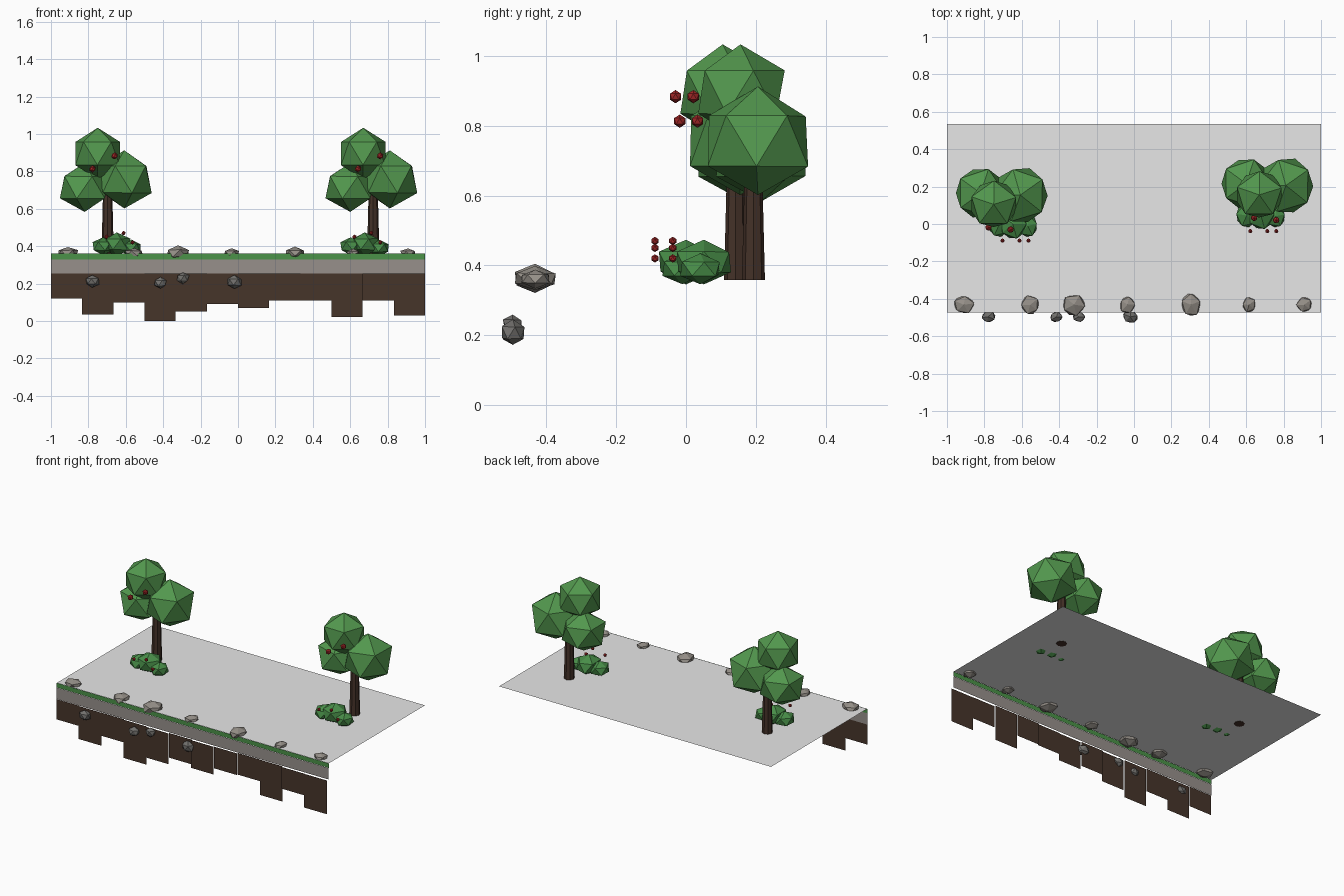
import bpy, bmesh, math, random
from mathutils import Matrix, Vector

if "Cube" in bpy.data.objects:
    bpy.data.objects.remove(bpy.data.objects["Cube"])


def material(name, rgb):
    m = bpy.data.materials.new(name)
    m.diffuse_color = (*rgb, 1)
    m.use_nodes = True
    m.node_tree.nodes["Principled BSDF"].inputs["Base Color"].default_value = m.diffuse_color
    return m


LEAF = material("leaf green", (0.085, 0.31, 0.075))
BUSH = material("bush green", (0.065, 0.27, 0.065))
GRASS = material("grass green", (0.07, 0.29, 0.065))
BARK = material("bark brown", (0.058, 0.031, 0.021))
DIRT = material("dirt brown", (0.062, 0.035, 0.023))
BAND = material("stone band grey", (0.31, 0.28, 0.26))
ROCK = material("rock grey", (0.30, 0.275, 0.245))
DARK_ROCK = material("dark rock grey", (0.17, 0.165, 0.155))
BERRY = material("berry red", (0.36, 0.02, 0.02))
GROUND = material("ground grey", (0.8, 0.8, 0.8))


def finish(bm, name, mat):
    me = bpy.data.meshes.new(name)
    bm.to_mesh(me)
    bm.free()
    me.materials.append(mat)
    ob = bpy.data.objects.new(name, me)
    bpy.context.collection.objects.link(ob)
    return ob


def blob(name, loc, radii, mat, jitter=0.0, turn=0.0, sub=1):
    """Faceted, slightly irregular ball."""
    bm = bmesh.new()
    bmesh.ops.create_icosphere(bm, subdivisions=sub, radius=1)
    for v in bm.verts:
        v.co *= 1 + random.uniform(-jitter, jitter)
    mx = Matrix.Translation(loc) @ Matrix.Diagonal((*radii, 1)) @ Matrix.Rotation(turn, 4, 'Z')
    bmesh.ops.transform(bm, matrix=mx, verts=bm.verts)
    return finish(bm, name, mat)


def panel(bm, x0, x1, z0, z1, y):
    """Upright sheet facing the front."""
    bm.faces.new([bm.verts.new(p) for p in
                  ((x0, y, z0), (x1, y, z0), (x1, y, z1), (x0, y, z1))])


# Ground sheet
bm = bmesh.new()
bm.faces.new([bm.verts.new(p) for p in
              ((-1, -0.474, 0.36), (1, -0.474, 0.36), (1, 0.535, 0.36), (-1, 0.535, 0.36))])
finish(bm, "ground", GROUND)

# Layered front edge: grass, stone band, ragged dirt columns
bm = bmesh.new()
panel(bm, -1, 1, 0.33, 0.36, -0.475)
finish(bm, "grass_strip", GRASS)
bm = bmesh.new()
panel(bm, -1, 1, 0.254, 0.33, -0.477)
finish(bm, "stone_band", BAND)
bm = bmesh.new()
bottoms = [0.12, 0.035, 0.10, 0.0, 0.05, 0.09, 0.07, 0.11, 0.11, 0.02, 0.11, 0.03]
depths = [0, 4, 2, 8, 14, 6, 14, 10, 2, 4, 14, 16]
for i, (z, d) in enumerate(zip(bottoms, depths)):
    panel(bm, -1 + i / 6, -1 + (i + 1) / 6, z, 0.254, -0.479 - d / 1000)
finish(bm, "dirt_columns", DIRT)

# Rocks along the grass edge: x, half width, half depth
random.seed(4)
for x, rx, ry in ((-0.91, .057, .05), (-0.555, .048, .052), (-0.32, .064, .058),
                  (-0.035, .043, .05), (0.305, .054, .066), (0.615, .038, .043),
                  (0.91, .042, .042)):
    blob("edge_rock", (x, -0.432, 0.362), (rx * 1.05, ry * 1.05, rx * 0.62),
         ROCK, 0.1, random.uniform(0, 6))

# Small rocks stuck in the dirt
for x, z, r in ((-0.78, .212, .040), (-0.415, .202, .037), (-0.295, .23, .036), (-0.02, .207, .043)):
    blob("dirt_rock", (x, -0.496, z), (r, r * 0.85, r * 0.85), DARK_ROCK, 0.1, random.uniform(0, 6))


def tree(dx, dy):
    random.seed(11)
    # Trunk, eight sided with a slight taper
    bm = bmesh.new()
    bmesh.ops.create_cone(bm, cap_ends=True, segments=8, radius1=0.033, radius2=0.024,
                          depth=0.36, matrix=Matrix.Translation((-0.697 + dx, 0.142 + dy, 0.538)))
    finish(bm, "trunk", BARK)
    # Three leafy crowns
    for loc, radii, turn in (((-0.82, 0.165, 0.715), (.148, .148, .132), 0.0),
                             ((-0.608, 0.155, 0.757), (.160, .165, .160), 0.6),
                             ((-0.75, 0.105, 0.895), (.140, .140, .140), 0.3)):
        blob("crown", Vector(loc) + Vector((dx, dy, 0)), radii, LEAF, 0.035, turn)
    # Fruit
    for x, y, z in ((-0.778, -0.018, 0.813), (-0.66, -0.03, 0.883)):
        blob("fruit", (x + dx, y + dy, z), (.019,) * 3, BERRY, sub=1)


def bush(dx, dy):
    random.seed(7)
    for loc, radii, turn in (((-0.722, -0.005, 0.40), (.066, .070, .050), 0.5),
                             ((-0.648, 0.0, 0.41), (.078, .090, .065), 0.0),
                             ((-0.568, -0.01, 0.39), (.058, .066, .046), 0.2)):
        blob("bush_clump", Vector(loc) + Vector((dx, dy, 0)), radii, BUSH, 0.06, turn)
    for x, z in ((-0.703, 0.45), (-0.612, 0.47), (-0.564, 0.42)):
        blob("bush_berry", (x + dx, -0.089 + dy, z), (.012,) * 3, BERRY, sub=1)


tree(0, 0)
tree(1.42, 0.051)
bush(0, 0)
bush(1.325, 0.051)
